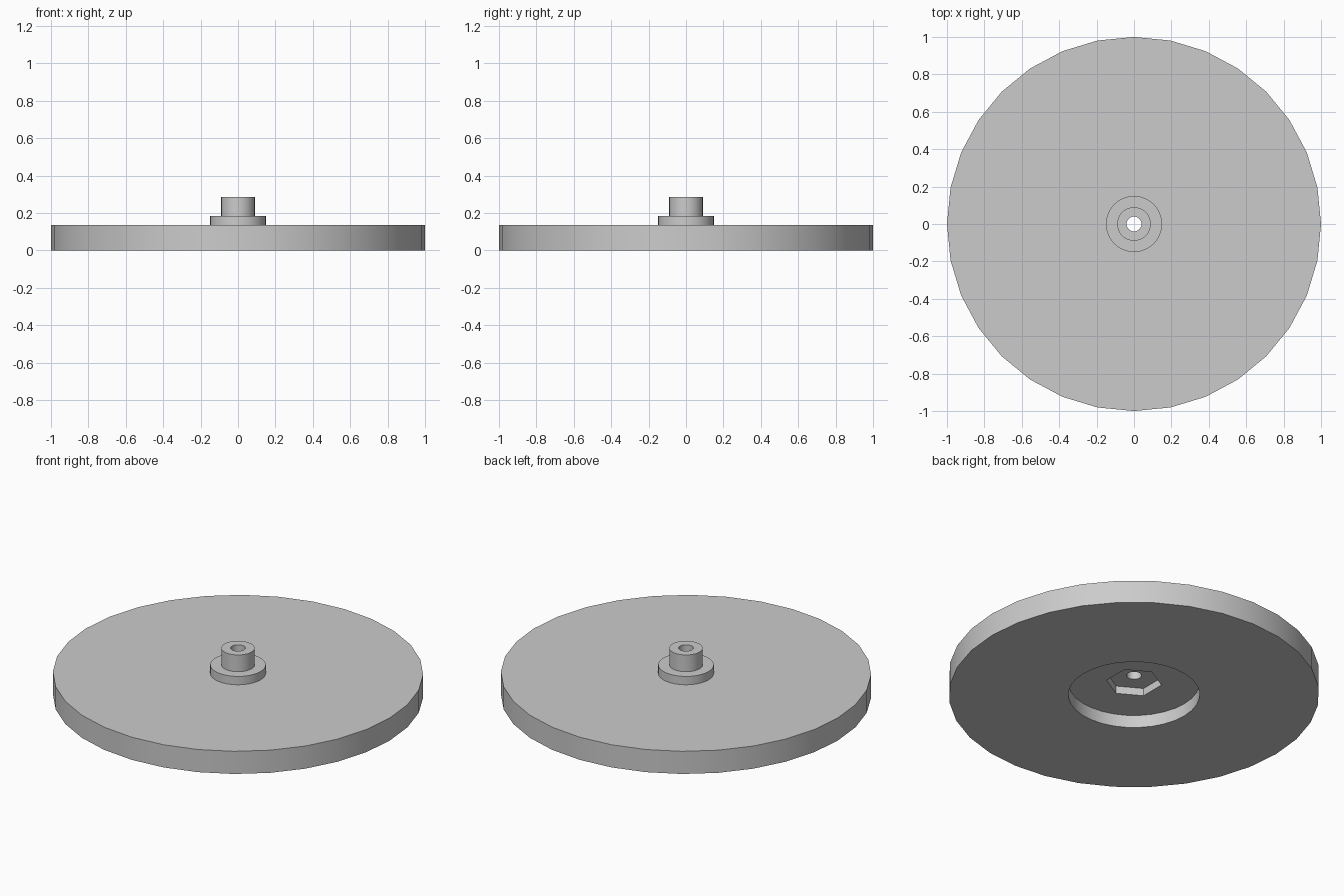
import bpy
import bmesh
import math

SEGMENTS = 32

cube = bpy.data.objects.get("Cube")
if cube:
    bpy.data.objects.remove(cube, do_unlink=True)

# Plain grey material
grey = bpy.data.materials.new("light_grey")
grey.use_nodes = True
colour = (0.6, 0.6, 0.6, 1)
grey.diffuse_color = colour
grey.node_tree.nodes["Principled BSDF"].inputs["Base Color"].default_value = colour


def lathe(name, profile):
    """Revolve a closed (radius, height) profile around the z axis."""
    bm = bmesh.new()
    rings = []
    for i in range(SEGMENTS):
        a = math.tau * i / SEGMENTS
        rings.append([bm.verts.new((r * math.cos(a), r * math.sin(a), z))
                      for r, z in profile])
    n = len(profile)
    for i, ring in enumerate(rings):
        after = rings[(i + 1) % SEGMENTS]
        for j in range(n):
            k = (j + 1) % n
            bm.faces.new((ring[j], after[j], after[k], ring[k]))
    bmesh.ops.recalc_face_normals(bm, faces=bm.faces)
    mesh = bpy.data.meshes.new(name)
    bm.to_mesh(mesh)
    bm.free()
    obj = bpy.data.objects.new(name, mesh)
    bpy.context.collection.objects.link(obj)
    mesh.materials.append(grey)
    return obj


# Disc with recessed underside, stepped collar, post and through bore
wheel = lathe("disc_with_hub", [
    (0.04, 0.075), (0.355, 0.075), (0.355, 0), (1, 0), (1, 0.135),
    (0.15, 0.135), (0.15, 0.185), (0.09, 0.185), (0.09, 0.285), (0.04, 0.285),
])

# Hexagonal nut pocket in the floor of the recess
bpy.ops.mesh.primitive_cylinder_add(vertices=6, radius=0.15, depth=0.1,
                                    location=(0, 0, 0.07))
cutter = bpy.context.object
cutter.name = "nut_pocket_cutter"
cutter.hide_render = True
cutter.data.materials.append(grey)

pocket = wheel.modifiers.new("nut_pocket", "BOOLEAN")
pocket.operation = "DIFFERENCE"
pocket.solver = "EXACT"
pocket.object = cutter

bpy.ops.object.select_all(action="DESELECT")
wheel.select_set(True)
bpy.context.view_layer.objects.active = wheel
bpy.ops.object.modifier_apply(modifier=pocket.name)
bpy.data.objects.remove(cutter, do_unlink=True)
bpy.ops.object.shade_smooth_by_angle(angle=math.radians(30))
